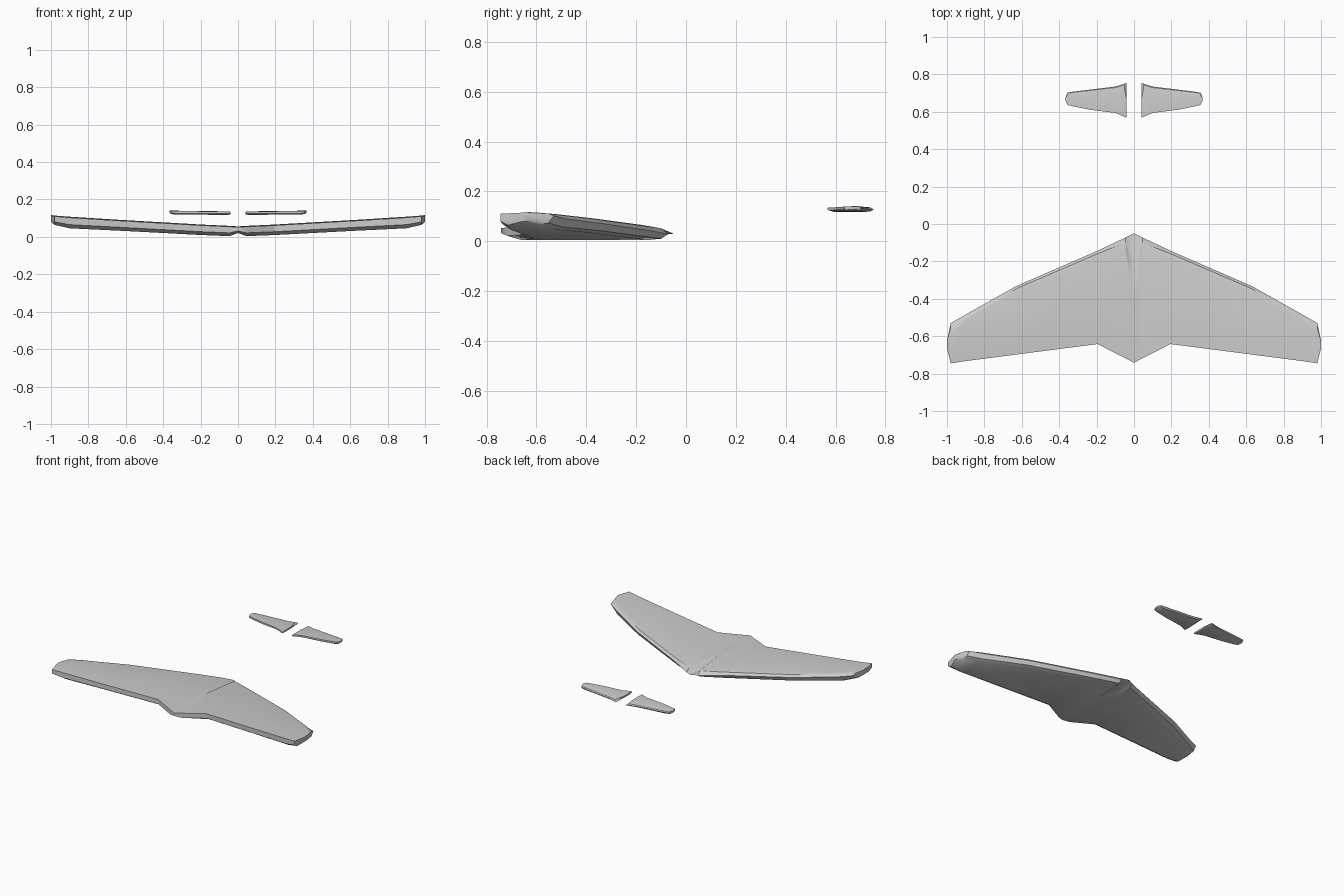
import bpy, bmesh

if "Cube" in bpy.data.objects:
    bpy.data.objects.remove(bpy.data.objects["Cube"])


def section(x, y_nose, y_tail, z_nose, z_top, z_bot, r, rear, bulge=0.75):
    """Closed profile at one span position: rounded nose, flat skins, blunt tail."""
    return [
        (x, y_nose, z_nose),
        (x, y_nose - 0.4 * r, z_nose + bulge * (z_top - z_nose)),
        (x, y_nose - r, z_top),
        (x, y_tail, z_top - 0.08 * (z_top - z_bot)),
        (x, y_tail, z_bot + 0.32 * (z_top - z_bot)),
        (x, y_tail + rear, z_bot),
        (x, y_nose - 1.3 * r, z_bot),
        (x, y_nose - 0.4 * r, z_nose + bulge * (z_bot - z_nose)),
    ]


def loft(name, stations, root_cap):
    """Skin the sections of the right half and mirror it to the left."""
    bm = bmesh.new()
    rings = [[bm.verts.new(p) for p in section(*s)] for s in stations]
    for a, b in zip(rings, rings[1:]):
        n = len(a)
        for i in range(n):
            j = (i + 1) % n
            bm.faces.new((a[i], a[j], b[j], b[i]))
    bm.faces.new(rings[-1])
    if root_cap:
        bm.faces.new(rings[0])
    bmesh.ops.recalc_face_normals(bm, faces=bm.faces)
    # outward check: the tip cap must face +x
    tip = max(bm.faces, key=lambda f: f.calc_center_median().x)
    if tip.normal.x < 0:
        bmesh.ops.reverse_faces(bm, faces=bm.faces)
    mesh = bpy.data.meshes.new(name)
    bm.to_mesh(mesh)
    bm.free()
    ob = bpy.data.objects.new(name, mesh)
    bpy.context.collection.objects.link(ob)
    mod = ob.modifiers.new("mirror", 'MIRROR')
    mod.use_clip = True
    mod.merge_threshold = 0.001
    bpy.ops.object.select_all(action='DESELECT')
    ob.select_set(True)
    bpy.context.view_layer.objects.active = ob
    bpy.ops.object.shade_smooth_by_angle(angle=0.5)
    return ob


# main wing: swept, with dihedral and a notched nose at the root
loft("main_wing", [
    (0.000, -0.050, -0.742, 0.030, 0.056, 0.021, 0.350, 0.07, 0.15),
    (0.045, -0.072, -0.718, 0.028, 0.059, 0.004, 0.068, 0.06),
    (0.195, -0.143, -0.642, 0.042, 0.066, 0.010, 0.040, 0.03),
    (0.630, -0.332, -0.698, 0.070, 0.091, 0.033, 0.036, 0.03),
    (0.900, -0.484, -0.733, 0.090, 0.108, 0.046, 0.032, 0.03),
    (0.980, -0.530, -0.745, 0.102, 0.114, 0.064, 0.055, 0.03),
    (1.000, -0.625, -0.665, 0.105, 0.117, 0.080, 0.012, 0.01),
], False)

# small forward wing, in two separate halves
loft("forward_wing", [
    (0.040, 0.755, 0.568, 0.125, 0.134, 0.121, 0.090, 0.02, 0.15),
    (0.052, 0.750, 0.573, 0.126, 0.137, 0.118, 0.020, 0.02),
    (0.100, 0.735, 0.594, 0.128, 0.137, 0.118, 0.014, 0.01),
    (0.230, 0.719, 0.610, 0.129, 0.139, 0.119, 0.012, 0.01),
    (0.330, 0.707, 0.630, 0.131, 0.140, 0.119, 0.010, 0.01),
    (0.355, 0.702, 0.636, 0.133, 0.141, 0.122, 0.010, 0.01),
    (0.365, 0.680, 0.655, 0.134, 0.140, 0.127, 0.006, 0.005),
], True)
